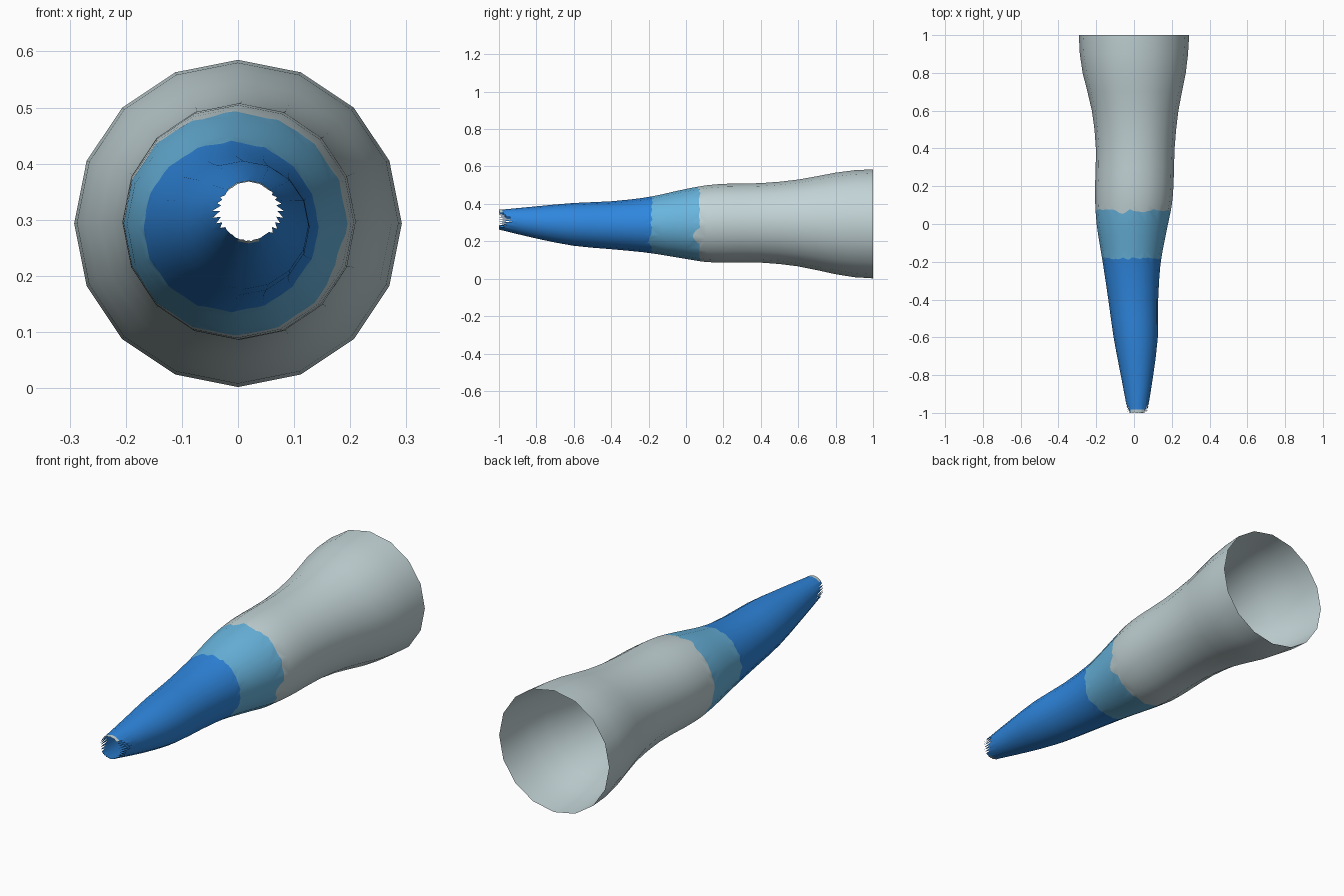
import bpy, bmesh, math, random

if "Cube" in bpy.data.objects:
    bpy.data.objects.remove(bpy.data.objects["Cube"])

random.seed(4)
SIDES = 16

# Sections along the tube: y, left x, right x, bottom z, top z
SECTIONS = [
    (-1.0, -.032, .070, .263, .368), (-.8, -.070, .102, .215, .387),
    (-.6, -.108, .126, .176, .405), (-.4, -.136, .128, .158, .414),
    (-.2, -.166, .142, .138, .437), (0, -.198, .180, .106, .480),
    (.1, -.205, .200, .090, .498), (.2, -.206, .209, .086, .507),
    (.4, -.202, .215, .086, .511), (.6, -.223, .235, .066, .530),
    (.8, -.272, .274, .024, .567), (.9, -.287, .286, .008, .580),
    (1.0, -.292, .292, .002, .585),
]


def section(y):
    """Smoothly interpolated section values at y."""
    last = len(SECTIONS) - 1
    k = 0
    while k < last - 1 and SECTIONS[k + 1][0] < y:
        k += 1
    a, b = SECTIONS[k], SECTIONS[k + 1]
    p, n = SECTIONS[max(k - 1, 0)], SECTIONS[min(k + 2, last)]
    h = b[0] - a[0]
    t = (y - a[0]) / h
    out = []
    for c in range(1, 5):
        ma = (b[c] - p[c]) / (b[0] - p[0]) * h
        mb = (n[c] - a[c]) / (n[0] - a[0]) * h
        out.append((2*t**3 - 3*t**2 + 1) * a[c] + (t**3 - 2*t**2 + t) * ma
                   + (3*t**2 - 2*t**3) * b[c] + (t**3 - t**2) * mb)
    return out


def point(col, y):
    """Point on the sixteen-sided wall; col may fall between corners."""
    x0, x1, z0, z1 = section(y)
    i, f = math.floor(col), col - math.floor(col)
    a0, a1 = (2 * math.pi * j / SIDES for j in (i, i + 1))
    s = math.sin(a0) * (1 - f) + math.sin(a1) * f
    c = math.cos(a0) * (1 - f) + math.cos(a1) * f
    return ((x0 + x1) / 2 + (x1 - x0) / 2 * s, y,
            (z0 + z1) / 2 + (z1 - z0) / 2 * c)


def ring(bm, y_of, steps=1):
    """Closed ring of vertices, returned as one vertex list per side."""
    n = SIDES * steps
    vs = [bm.verts.new(point(i / steps, y_of(i / steps))) for i in range(n)]
    return [[vs[(s * steps + k) % n] for k in range(steps + 1)]
            for s in range(SIDES)]


def near(col, centre, width):
    d = abs((col - centre + SIDES / 2) % SIDES - SIDES / 2)
    return max(0, 1 - d / width)


def upper_border(col):
    return (.074 - .045 * near(col, 4.9, .7) - .025 * near(col, 15.2, .5)
            - .015 * near(col, .6, .5) + random.uniform(-.005, .005))


def lower_border(col):
    return -.183 - .02 * near(col, 5.5, .8) + random.uniform(-.006, .006)


def torn(col, full):
    """Torn mouth: deep notches on the two sides, slight ones elsewhere."""
    k = round(col * 4)
    side = max(near(col, 4, 2.2), near(col, 12, 1.6))
    if side > 0 and k % 2:
        return full + .025 + .065 * side * random.uniform(.5, 1)
    return full + (random.uniform(0, .008) if k % 2 else 0)


def material(name, rgb):
    m = bpy.data.materials.new(name)
    m.diffuse_color = (*rgb, 1)
    m.use_nodes = True
    m.node_tree.nodes["Principled BSDF"].inputs["Base Color"].default_value = m.diffuse_color
    return m


mesh = bpy.data.meshes.new("tapered_tube")
tube = bpy.data.objects.new("tapered_tube", mesh)
bpy.context.collection.objects.link(tube)
for m in (material("pale_grey", (.54, .65, .67)),
          material("light_blue", (.14, .46, .73)),
          material("deep_blue", (.028, .24, .73))):
    mesh.materials.append(m)

# Ring list: (y or border rule, subdivisions per side, colour of the band after it)
rings = [(lambda c: torn(c, -1.0), 4, 2)]
rings += [(y, 1, 2) for y in (-.89, -.8, -.7, -.6, -.5, -.4, -.3, -.23)]
rings += [(lower_border, 4, 1)]
rings += [(y, 1, 1) for y in (-.13, -.06, .0)]
rings += [(upper_border, 4, 0)]
rings += [(y, 1, 0) for y in (.11, .16, .22, .3, .4, .5, .6, .7, .8, .9, 1.0)]

# Wall of the tube, one open surface
bm = bmesh.new()
built = []
for y, steps, colour in rings:
    rule = y if callable(y) else (lambda c, v=y: v)
    built.append((ring(bm, rule, steps), colour))
for (low, colour), (high, _) in zip(built, built[1:]):
    for a, b in zip(low, high):
        f = bm.faces.new(a + b[::-1])
        f.material_index = colour
        f.smooth = True

# Pale frayed lip on the top and bottom of the mouth
for s, side in enumerate(built[0][0]):
    if s in (0, 1, 7, 8, 14, 15):
        for a, b in zip(side, side[1:]):
            quad = [a.co, b.co]
            outer = []
            for v, c in ((a, s), (b, s)):
                k = side.index(v) / 4
                p = point(c + k, -.982)
                q = v.co
                cx, cz = .019, .316
                outer.append([((r[0] - cx) * 1.012 + cx, r[1],
                               (r[2] - cz) * 1.012 + cz) for r in (q, p)])
            (qa, pa), (qb, pb) = outer
            f = bm.faces.new([bm.verts.new(p) for p in (qa, qb, pb, pa)])
            f.material_index = 0
            f.smooth = True
bm.to_mesh(mesh)
bm.free()
